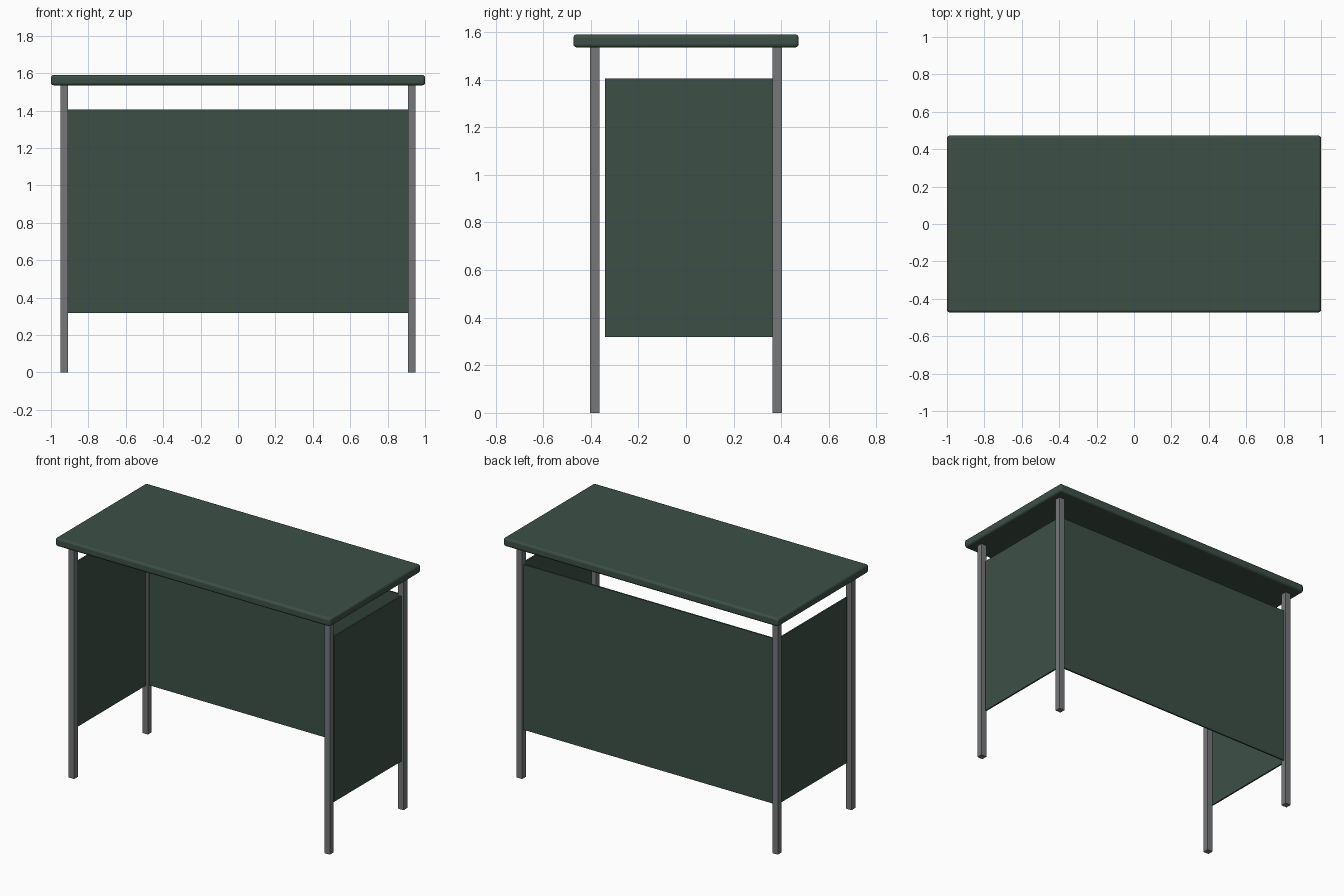
import bpy

cube = bpy.data.objects.get("Cube")
if cube:
    bpy.data.objects.remove(cube, do_unlink=True)


def make_material(name, colour):
    mat = bpy.data.materials.new(name)
    mat.use_nodes = True
    mat.diffuse_color = colour
    mat.node_tree.nodes["Principled BSDF"].inputs["Base Color"].default_value = colour
    return mat


green = make_material("dark green", (0.046, 0.079, 0.061, 1))
grey = make_material("steel grey", (0.18, 0.185, 0.19, 1))


def box(name, low, high, mat, bevel=0):
    """Box between two opposite corners, with optional rounded edges."""
    centre = [(a + b) / 2 for a, b in zip(low, high)]
    bpy.ops.mesh.primitive_cube_add(size=1, location=centre)
    obj = bpy.context.object
    obj.name = name
    obj.scale = [b - a for a, b in zip(low, high)]
    bpy.ops.object.transform_apply(location=False, rotation=False, scale=True)
    obj.data.materials.append(mat)
    if bevel:
        mod = obj.modifiers.new("rounded_edges", "BEVEL")
        mod.width = bevel
        mod.segments = 3
        bpy.ops.object.shade_smooth_by_angle()
    return obj


LEG_X, LEG_Y, HALF_LEG = 0.93, 0.383, 0.02
TOP_UNDERSIDE, TOP_HEIGHT = 1.535, 1.59
PANEL_LOW, PANEL_HIGH, HALF_PANEL = 0.318, 1.405, 0.005

# Table top
box("table_top", (-1, -0.473, TOP_UNDERSIDE), (1, 0.473, TOP_HEIGHT), green, 0.014)

# Legs and side panels
for side, sx in (("left", 1), ("right", -1)):
    x = sx * LEG_X
    for end, sy in (("front", -1), ("back", 1)):
        y = sy * LEG_Y
        box(f"{end}_{side}_leg", (x - HALF_LEG, y - HALF_LEG, 0),
            (x + HALF_LEG, y + HALF_LEG, TOP_UNDERSIDE), grey)
    box(f"{side}_panel", (x - HALF_PANEL, -0.34, PANEL_LOW),
        (x + HALF_PANEL, LEG_Y - HALF_LEG, PANEL_HIGH), green)

# Back panel
inner = LEG_X - HALF_LEG
box("back_panel", (-inner, LEG_Y - HALF_PANEL, PANEL_LOW),
    (inner, LEG_Y + HALF_PANEL, PANEL_HIGH), green)
